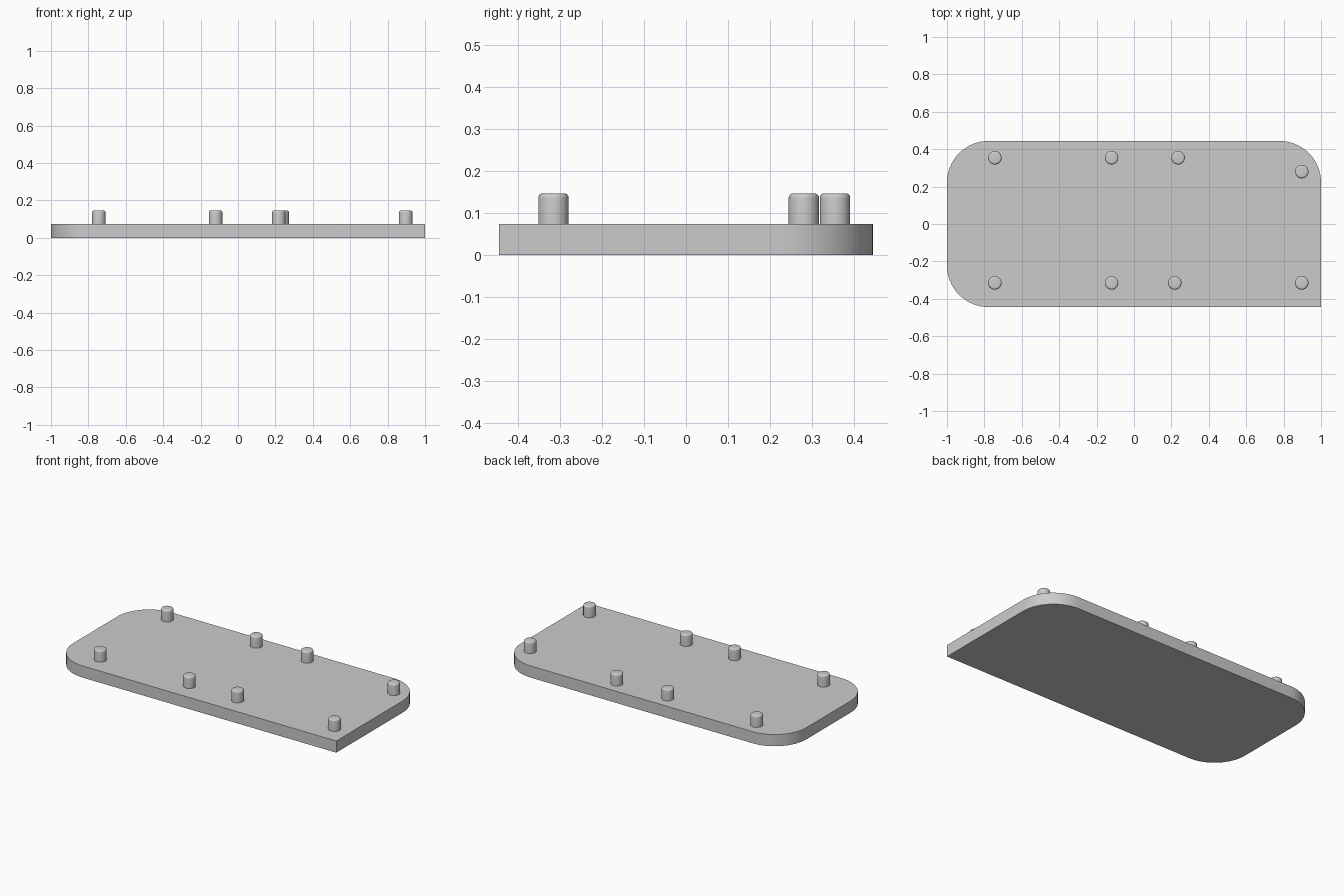
import bpy
import math

cube = bpy.data.objects.get("Cube")
if cube:
    bpy.data.objects.remove(cube, do_unlink=True)

HALF_X, HALF_Y = 1.0, 0.444
THICKNESS, CORNER = 0.074, 0.222
PEG_RADIUS, PEG_TOP, PEG_ROUND = 0.036, 0.147, 0.011

grey = bpy.data.materials.new("light grey")
grey.use_nodes = True
colour = (0.6, 0.6, 0.6, 1)
grey.diffuse_color = colour
grey.node_tree.nodes["Principled BSDF"].inputs["Base Color"].default_value = colour


def add_object(name, verts, faces):
    mesh = bpy.data.meshes.new(name)
    mesh.from_pydata(verts, [], faces)
    mesh.materials.append(grey)
    obj = bpy.data.objects.new(name, mesh)
    bpy.context.collection.objects.link(obj)
    bpy.ops.object.select_all(action="DESELECT")
    obj.select_set(True)
    bpy.context.view_layer.objects.active = obj
    bpy.ops.object.shade_smooth_by_angle(angle=math.radians(35))
    return obj


def loft(name, rings):
    """Join equal-length rings, listed bottom to top, into a capped solid."""
    n = len(rings[0])
    verts = [v for ring in rings for v in ring]
    faces = [tuple(reversed(range(n))), tuple(range(len(verts) - n, len(verts)))]
    for r in range(len(rings) - 1):
        for i in range(n):
            j = (i + 1) % n
            faces.append((r * n + i, r * n + j, (r + 1) * n + j, (r + 1) * n + i))
    return add_object(name, verts, faces)


# Base plate: three rounded corners, the front left one left square
outline = []
for quarter, (sx, sy) in enumerate([(1, 1), (-1, 1), (-1, -1), (1, -1)]):
    if (sx, sy) == (1, -1):
        outline.append((HALF_X, -HALF_Y))
        continue
    steps = 16
    for k in range(steps + 1):
        a = (quarter + k / steps) * math.pi / 2
        outline.append((sx * (HALF_X - CORNER) + CORNER * math.cos(a),
                        sy * (HALF_Y - CORNER) + CORNER * math.sin(a)))
loft("base_plate", [[(x, y, z) for x, y in outline] for z in (0, THICKNESS)])

# Locating pegs with rounded top edges
profile = [(PEG_RADIUS, THICKNESS)]
for k in range(6):
    a = k / 5 * math.pi / 2
    profile.append((PEG_RADIUS - PEG_ROUND * (1 - math.cos(a)),
                    PEG_TOP - PEG_ROUND * (1 - math.sin(a))))


def peg(name, px, py, sides=32):
    angles = [2 * math.pi * i / sides for i in range(sides)]
    loft(name, [[(px + r * math.cos(a), py + r * math.sin(a), z) for a in angles]
                for r, z in profile])


front_y, back_y = -0.315, 0.354
for i, x in enumerate((-0.744, -0.12, 0.218, 0.897)):
    peg(f"front_peg_{i + 1}", x, front_y)
for i, x in enumerate((-0.744, -0.12, 0.236)):
    peg(f"back_peg_{i + 1}", x, back_y)
peg("back_corner_peg", 0.897, 0.28)
